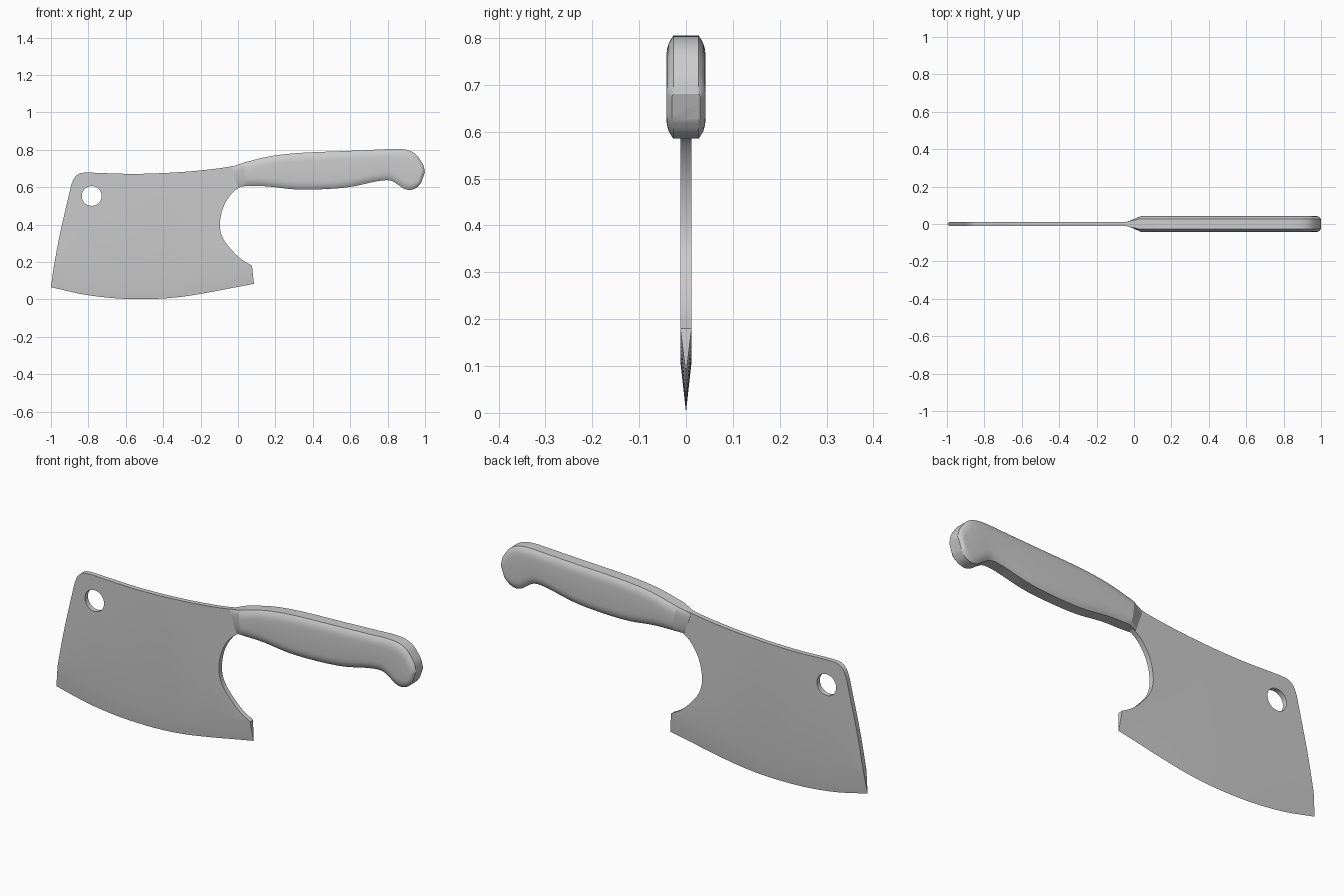
import bpy, bmesh, math
from mathutils import Vector

if "Cube" in bpy.data.objects:
    bpy.data.objects.remove(bpy.data.objects["Cube"])

steel = bpy.data.materials.new("brushed grey")
steel.use_nodes = True
GREY = (0.6, 0.6, 0.6, 1)
steel.diffuse_color = GREY
steel.node_tree.nodes["Principled BSDF"].inputs["Base Color"].default_value = GREY


def spline(points, steps):
    """Smooth curve through the points (any dimension)."""
    pts = [Vector(p) for p in points]
    pts = [2 * pts[0] - pts[1]] + pts + [2 * pts[-1] - pts[-2]]
    out = []
    for a, b, c, d in zip(pts, pts[1:], pts[2:], pts[3:]):
        for i in range(steps):
            t = i / steps
            out.append(0.5 * (2 * b + (c - a) * t + (2 * a - 5 * b + 4 * c - d) * t**2
                              + (3 * b - a - 3 * c + d) * t**3))
    return out + [pts[-2]]


def finish(bm, name, angle):
    bmesh.ops.recalc_face_normals(bm, faces=bm.faces)
    mesh = bpy.data.meshes.new(name)
    bm.to_mesh(mesh)
    bm.free()
    mesh.materials.append(steel)
    for face in mesh.polygons:
        face.use_smooth = True
    mesh.set_sharp_from_angle(angle=math.radians(angle))
    obj = bpy.data.objects.new(name, mesh)
    bpy.context.collection.objects.link(obj)


# Blade: flat cheeks with a hanging hole, tapering to a cutting edge
HALF = 0.012
edge = spline([(-1, .065), (-.8, .022), (-.57, .002), (-.3, .014), (.085, .083)], 8)
shoulder = spline([(-.985, .175), (-.79, .13), (-.57, .11), (-.3, .12), (.075, .18)], 8)
tip = spline([(-.985, .175), (-.95, .36), (-.892, .61)], 6)
corner = spline([(-.892, .61), (-.875, .65), (-.845, .674), (-.8, .678)], 4)
spine = spline([(-.8, .678), (-.55, .671), (-.3, .681), (-.1, .701), (.02, .722)], 5)
finger = spline([(.03, .612), (-.03, .57), (-.078, .495), (-.097, .4),
                 (-.08, .325), (-.03, .26), (.02, .213), (.075, .18)], 4)
rim = tip[:-1] + corner[:-1] + spine + finger
hole = [Vector((-.782 + .053 * math.cos(a), .553 + .053 * math.sin(a)))
        for a in (i * math.tau / 40 for i in range(40))]

bm = bmesh.new()
edge_verts = [bm.verts.new((p.x, 0, p.y)) for p in edge]
sides = []
for y in (-HALF, HALF):
    def ring(points):
        return [bm.verts.new((p.x, y, p.y)) for p in points]
    rim_v, hole_v, low_v = ring(rim), ring(hole), ring(shoulder[1:-1])
    low_v = [rim_v[0]] + low_v + [rim_v[-1]]
    boundary = []
    for loop in (rim_v + low_v[-2:0:-1], hole_v):
        boundary += [bm.edges.new(pair) for pair in zip(loop, loop[1:] + loop[:1])]
    bmesh.ops.triangle_fill(bm, use_beauty=True, edges=boundary, normal=(0, 1, 0))
    for i in range(len(edge_verts) - 1):
        bm.faces.new((low_v[i], low_v[i + 1], edge_verts[i + 1], edge_verts[i]))
    sides.append((rim_v, hole_v + hole_v[:1]))
for front, back in zip(*sides):
    for i in range(len(front) - 1):
        bm.faces.new((front[i], front[i + 1], back[i + 1], back[i]))
for k in (0, -1):
    bm.faces.new((sides[0][0][k], sides[1][0][k], edge_verts[k]))
finish(bm, "blade", 25)

# Handle: slanted sections (top x, top z, bottom x, bottom z) from bolster to butt
sections = [(.03, .731, .045, .607), (.17, .765, .16, .604), (.33, .783, .33, .587),
            (.57, .793, .57, .597), (.75, .801, .74, .631), (.84, .805, .81, .636),
            (.9, .8, .85, .617), (.945, .78, .885, .593), (.975, .745, .92, .585),
            (.992, .715, .955, .597), (.999, .68, .98, .625)]
stations = [Vector((-.037, .708, 0, .6))] + spline(sections, 4)
rounding = [(0, .027), (.008, .032), (.017, .037), (.03, .0405), (.045, .042)]

bm = bmesh.new()
rings = []
last = len(stations) - 1
for n, s in enumerate(stations):
    top, bottom = Vector(s[:2]), Vector(s[2:])
    length = (top - bottom).length
    limit = {0: HALF + .001, last: .03, last - 1: .034,
             last - 2: .037, last - 3: .04}.get(n, 1)
    scale = min(1, length / .1)
    half = [(d * scale / length, min(y, limit)) for d, y in rounding]
    profile = half + [(1 - f, y) for f, y in reversed(half)]
    loop = [(f, y) for f, y in profile] + [(f, -y) for f, y in reversed(profile)]
    points = [(top.lerp(bottom, f), y) for f, y in loop]
    rings.append([bm.verts.new((p.x, y, p.y)) for p, y in points])
for a, b in zip(rings, rings[1:]):
    for i in range(len(a)):
        j = (i + 1) % len(a)
        bm.faces.new((a[i], a[j], b[j], b[i]))
bm.faces.new(rings[0])
bm.faces.new(rings[-1])
finish(bm, "handle", 21)
